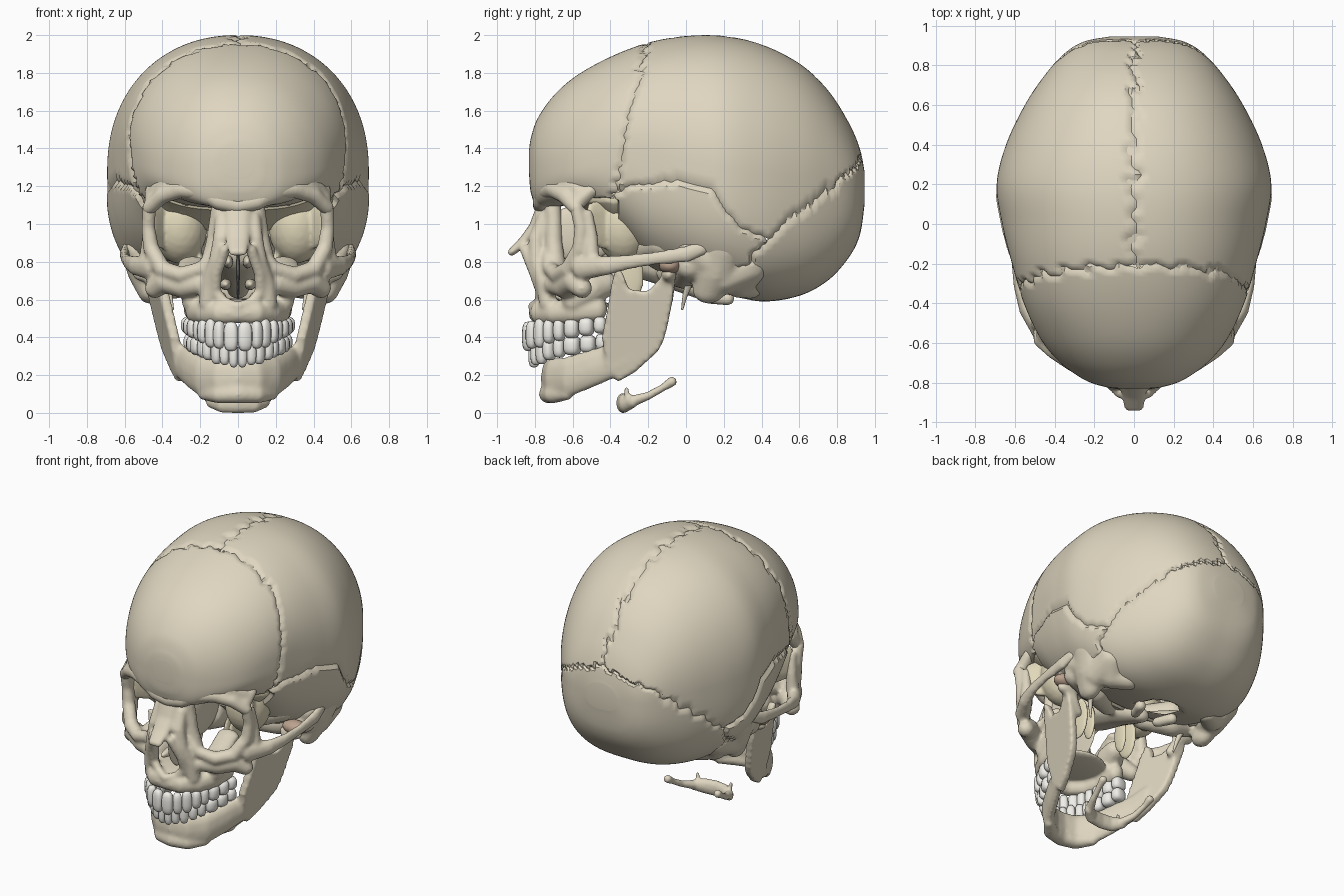
import bpy, bmesh, math
from mathutils import Matrix, Vector

if "Cube" in bpy.data.objects:
    bpy.data.objects.remove(bpy.data.objects["Cube"])


def material(name, r, g, b):
    m = bpy.data.materials.new(name)
    m.diffuse_color = (r, g, b, 1)
    m.use_nodes = True
    m.node_tree.nodes["Principled BSDF"].inputs["Base Color"].default_value = m.diffuse_color
    return m


BONE = material("bone", .74, .675, .53)
PALE = material("pale_bone", .77, .70, .50)
ENAMEL = material("enamel", .87, .86, .81)
CARTILAGE = material("cartilage", .5, .36, .27)


def finish(name, bm, mat, mods=(), angle=None):
    me = bpy.data.meshes.new(name)
    bm.to_mesh(me)
    bm.free()
    ob = bpy.data.objects.new(name, me)
    bpy.context.collection.objects.link(ob)
    me.materials.append(mat)
    bpy.ops.object.select_all(action='DESELECT')
    ob.select_set(True)
    bpy.context.view_layer.objects.active = ob
    for kind, props in mods:
        m = ob.modifiers.new(kind.lower(), kind)
        for k, v in props.items():
            setattr(m, k, v)
        bpy.ops.object.modifier_apply(modifier=m.name)
    if angle:
        bpy.ops.object.shade_smooth_by_angle(angle=angle)
    else:
        ob.data.shade_smooth()
    return ob


def fuse(name, bm, mat=BONE, voxel=.012, smooth=4):
    # melt overlapping solids into one organic skin
    return finish(name, bm, mat, [('REMESH', dict(mode='VOXEL', voxel_size=voxel)),
                                  ('SMOOTH', dict(factor=.5, iterations=smooth))])


def ball(bm, c, r, sub=2):
    bmesh.ops.create_icosphere(bm, subdivisions=sub, radius=1,
                               matrix=Matrix.Translation(c) @ Matrix.Diagonal((*r, 1)))


def pair(bm, c, r, sub=2):
    for s in (1, -1):
        ball(bm, (s * c[0], c[1], c[2]), r, sub)


def chain(bm, pts, scale=(1, 1, 1)):
    # mirrored tapering rod through (x, y, z, radius) points
    for a, b in zip(pts, pts[1:]):
        a, b = Vector(a), Vector(b)
        n = max(1, math.ceil((b - a).to_3d().length / (.45 * min(a[3], b[3]) * max(.7, min(scale)))))
        for i in range(n + 1):
            p = a.lerp(b, i / n)
            pair(bm, p[:3], [p[3] * k for k in scale])


def lerp_table(tab, t):
    for (a, u), (b, v) in zip(tab, tab[1:]):
        if t <= b:
            return u + (v - u) * max(0, (t - a) / (b - a))
    return tab[-1][1]


# ---- braincase: coronal sections (y, top, bottom, half width, z of widest point)
SECTIONS = [(-.83, 1.40, 1.25, .08, 1.32), (-.82, 1.46, 1.16, .15, 1.31), (-.785, 1.56, 1.09, .25, 1.30),
            (-.70, 1.68, 1.09, .37, 1.30), (-.58, 1.785, 1.09, .47, 1.32), (-.40, 1.885, .98, .555, 1.38),
            (-.20, 1.96, .79, .615, 1.38), (0, 1.995, .70, .665, 1.32), (.2, 1.995, .63, .692, 1.28),
            (.4, 1.95, .59, .645, 1.25), (.6, 1.85, .62, .55, 1.24), (.75, 1.71, .70, .45, 1.22),
            (.86, 1.54, .82, .35, 1.2), (.92, 1.4, .94, .25, 1.19), (.945, 1.28, 1.1, .12, 1.19)]
SUB, RING = 12, 208


def section(i, t):
    p = [Vector(SECTIONS[min(max(i + k, 0), len(SECTIONS) - 1)]) for k in (-1, 0, 1, 2)]
    return p[1] + .5 * t * (p[2] - p[0] + t * (2 * p[0] - 5 * p[1] + 4 * p[2] - p[3]
                                               + t * (3 * (p[1] - p[2]) + p[3] - p[0])))


skull = bmesh.new()
rings = []
for k in range((len(SECTIONS) - 1) * SUB + 1):
    y, zt, zb, w, zc = section(k // SUB, k % SUB / SUB)
    ring = []
    for j in range(RING):
        a = 2 * math.pi * (j + .5) / RING
        s, c = math.sin(a), math.cos(a)
        e, h = (.93, zt - zc) if c > 0 else (.7, zc - zb)
        ring.append(skull.verts.new((w * math.copysign(abs(s) ** e, s), y,
                                     zc + h * math.copysign(abs(c) ** e, c))))
    rings.append(ring)
for r, q in zip(rings, rings[1:]):
    for j in range(RING):
        skull.faces.new((r[j], r[j - 1], q[j - 1], q[j]))
skull.faces.new(rings[0])
skull.faces.new(rings[-1])
bmesh.ops.recalc_face_normals(skull, faces=skull.faces)

SQUAMA = [(-.39, 1.15), (-.3, 1.2), (-.1, 1.225), (.05, 1.22), (.15, 1.17), (.2, 1.08), (.3, .97), (.45, .92)]


def bone_of(p):
    # sutures: which bone a point of the braincase belongs to
    x, y, z = p
    wob = .014 * math.sin(41 * (x + y)) + .013 * math.sin(97 * (z - x) + 60 * y)
    if (x / .12) ** 2 + ((y - .24) / .15) ** 2 < 1 and z < .8:
        return "foramen"
    if -.56 < y < -.36 and z < 1.13:
        return "sphenoid_wall"
    if y < -.22 - .22 * (1.93 - z) + wob:
        return "frontal_bone"
    edge = .93 + .85 * (y - .45) if y > .45 else .58 + 1.17 * (y - .15)
    edge += max(0, .06 - .3 * abs(x))
    if y > 0 and (z < edge + wob or (abs(x) < .38 and z < .8)):
        return "occipital_bone"
    if y < .45 and z < lerp_table(SQUAMA, y):
        return "temporal_left" if x < 0 else "temporal_right"
    return "parietal_left" if x + 1.3 * wob < 0 else "parietal_right"


for bone in ("frontal_bone", "sphenoid_wall", "occipital_bone", "temporal_left", "temporal_right",
             "parietal_left", "parietal_right"):
    bm = skull.copy()
    bm.normal_update()
    bmesh.ops.delete(bm, geom=[f for f in bm.faces if bone_of(f.calc_center_median()) != bone], context='FACES')
    rim = [v for v in bm.verts if v.is_boundary]
    ease = {}
    for v in rim:
        near = [e.other_vert(v).co for e in v.link_edges if e.is_boundary]
        ease[v] = v.co.lerp(sum(near, Vector()) / len(near), .6)
    for v in bm.verts:
        if v.is_boundary:
            v.co = ease[v] - v.normal * .014
        elif "temporal" in bone:
            v.co += v.normal * .008
    finish(bone, bm, PALE if "sphenoid" in bone else BONE, angle=.7)
skull.free()

# ---- brow ridges and orbit roofs
bm = bmesh.new()
chain(bm, [(0, -.765, 1.1, .05), (.1, -.765, 1.12, .05), (.2, -.745, 1.175, .05), (.3, -.70, 1.185, .05),
           (.4, -.64, 1.15, .045), (.47, -.585, 1.085, .04)])
chain(bm, [(0, -.755, 1.18, .058), (.1, -.745, 1.19, .06), (.25, -.69, 1.22, .065), (.36, -.62, 1.22, .06),
           (.42, -.56, 1.17, .055)])
chain(bm, [(.45, -.57, 1.12, .045), (.455, -.5, 1.18, .04)])
chain(bm, [(.25, -.68, 1.2, .06), (.26, -.55, 1.18, .07), (.28, -.42, 1.12, .09)])
fuse("brow_ridge", bm, smooth=9)

# ---- maxillae, cheekbones and arches
bm = bmesh.new()
chain(bm, [(0, -.79, .53, .045), (.1, -.775, .53, .05), (.18, -.7, .53, .05), (.225, -.6, .54, .055),
           (.235, -.47, .55, .055)], (1, 1, 1.25))
chain(bm, [(.085, -.75, 1.03, .037), (.09, -.79, .92, .045), (.115, -.79, .8, .042), (.15, -.745, .68, .05),
           (.16, -.73, .58, .05)])
chain(bm, [(.09, -.71, 1.12, .05), (.11, -.7, 1.02, .045), (.125, -.7, .9, .048), (.15, -.69, .78, .055)])
chain(bm, [(.07, -.85, .86, .03), (.115, -.8, .74, .032), (.12, -.765, .64, .032), (.07, -.78, .585, .027),
           (0, -.815, .565, .024)])
chain(bm, [(.13, -.73, .84, .035), (.19, -.72, .765, .04), (.3, -.68, .73, .045), (.4, -.62, .76, .047),
           (.46, -.56, .87, .044), (.475, -.555, .98, .038), (.47, -.58, 1.09, .038)])
chain(bm, [(.48, -.5, .82, .045), (.475, -.5, .93, .035), (.465, -.52, 1.05, .03)])
chain(bm, [(.2, -.7, .68, .055), (.29, -.64, .67, .065), (.39, -.59, .70, .068), (.44, -.55, .66, .055)])
chain(bm, [(.24, -.6, .59, .06), (.22, -.5, .66, .09), (.2, -.43, .68, .07)])
chain(bm, [(.27, -.63, .72, .05), (.24, -.45, .79, .05)], (1.6, 1, .8))
chain(bm, [(.47, -.54, .77, .068), (.55, -.42, .78, .052), (.585, -.3, .8, .04), (.6, -.15, .82, .036),
           (.6, 0, .84, .045), (.59, .08, .87, .04)], (.6, 1, 1))
# nasal bones
chain(bm, [(.012, -.765, 1.07, .036), (.012, -.80, .98, .034), (.012, -.855, .91, .03), (.014, -.925, .85, .021)],
      (1.8, 1, 1))
ball(bm, (0, -.6, .57), (.22, .2, .035), 3)
fuse("facial_bones", bm)

# ---- inside of nose and orbits
bm = bmesh.new()
ball(bm, (0, -.58, .77), (.01, .2, .2), 3)
pair(bm, (.065, -.64, .68), (.03, .12, .03), 3)
pair(bm, (.05, -.62, .8), (.025, .12, .035), 3)
pair(bm, (.1, -.56, .95), (.035, .2, .15), 3)
finish("nasal_septum_and_conchae", bm, BONE)

# ---- sphenoid wings and pterygoid plates
bm = bmesh.new()
pair(bm, (.31, -.33, .99), (.15, .15, .2), 3)
chain(bm, [(.455, -.51, 1.0, .024), (.38, -.4, 1.0, .03)], (1, 1, 5))
pair(bm, (.2, -.31, .72), (.022, .09, .15), 3)
pair(bm, (.13, -.29, .71), (.018, .06, .13), 3)
fuse("sphenoid_wings", bm, PALE)

# ---- skull base, condyles and mastoids
bm = bmesh.new()
chain(bm, [(0, -.36, .86, .12), (0, -.15, .77, .09), (0, .07, .65, .05)], (1.2, 1, 1))
chain(bm, [(.5, .02, .78, .08), (.32, 0, .74, .09), (.14, -.1, .74, .06)])
chain(bm, [(.42, -.12, .9, .09), (.3, -.24, .88, .09)])
chain(bm, [(.09, .12, .61, .035), (.13, .22, .605, .04)])
chain(bm, [(.545, .2, .88, .1), (.505, .16, .76, .1), (.47, .12, .65, .075)], (.85, 1.2, 1))
chain(bm, [(.53, .02, .86, .07), (.5, .14, .8, .1)])
chain(bm, [(.47, .2, .72, .1), (.46, .33, .78, .11), (.42, .28, .69, .085), (.33, .34, .67, .07)])
fuse("skull_base_and_mastoids", bm, smooth=12)

bm = bmesh.new()
chain(bm, [(.38, .02, .7, .022), (.36, -.005, .62, .014), (.345, -.02, .55, .006)])
finish("styloid_processes", bm, BONE)

# ---- jaw joint discs
bm = bmesh.new()
pair(bm, (.5, -.085, .78), (.085, .058, .045), 3)
finish("jaw_joint_discs", bm, CARTILAGE)

# ---- mandible: body, chin and ramus plates
bm = bmesh.new()
chain(bm, [(0, -.725, .18, .045), (.1, -.705, .18, .045), (.19, -.625, .19, .045), (.255, -.5, .235, .043),
           (.31, -.38, .275, .038), (.345, -.28, .33, .033)], (1, 1, 2.5))
chain(bm, [(0, -.73, .1, .052), (.1, -.705, .097, .05), (.18, -.63, .1, .035)])
RAMUS = [(-.42, .25), (-.445, .4), (-.415, .55), (-.395, .68), (-.37, .77), (-.34, .75), (-.3, .65),
         (-.2, .645), (-.13, .72), (-.06, .75), (-.07, .6), (-.1, .45), (-.12, .38), (-.15, .325),
         (-.27, .215), (-.36, .165)]
for s in (1, -1):
    f = bm.faces.new([bm.verts.new((s * (.335 + (z - .3) * .2 + (y + .2) * .2), y, z)) for y, z in RAMUS])
    ext = bmesh.ops.extrude_face_region(bm, geom=[f])
    top = [v for v in ext['geom'] if isinstance(v, bmesh.types.BMVert)]
    bmesh.ops.translate(bm, verts=top, vec=(s * .055, 0, 0))
pair(bm, (.475, -.09, .735), (.085, .042, .045), 3)
chain(bm, [(.39, -.1, .6, .035), (.46, -.085, .73, .035)])
bmesh.ops.recalc_face_normals(bm, faces=bm.faces)
fuse("mandible", bm, smooth=9)

# ---- teeth
ARCH = [(0, -.845), (.09, -.825), (.165, -.75), (.215, -.63), (.245, -.51), (.26, -.40)]


def along(d):
    for a, b in zip(ARCH, ARCH[1:]):
        a, b = Vector(a), Vector(b)
        if d <= (b - a).length or b == Vector(ARCH[-1]):
            return a + (b - a).normalized() * d, math.atan2(b.y - a.y, b.x - a.x)
        d -= (b - a).length


def tooth_row(name, widths, k, z0, z1, h0, h1, back):
    bm = bmesh.new()
    d = 0
    for i, w in enumerate(widths):
        w *= k
        p, a = along(d + w / 2)
        d += w
        t = i / 7
        depth = .03 if i < 3 else .04 if i < 5 else .05
        h = h0 + (h1 - h0) * t + (.008 if i == 2 else 0)
        for s in (1, -1):
            for v in bmesh.ops.create_uvsphere(bm, u_segments=14, v_segments=9, radius=1)['verts']:
                q = Vector([math.copysign(abs(c) ** .7, c) for c in v.co])
                u, n = q.x * w * .51, q.y * depth
                v.co = (s * ((p.x + u * math.cos(a) - n * math.sin(a)) * (1 - back)),
                        p.y + back + u * math.sin(a) + n * math.cos(a), z0 + (z1 - z0) * t + q.z * h)
    bmesh.ops.recalc_face_normals(bm, faces=bm.faces)
    finish(name, bm, ENAMEL)


tooth_row("upper_teeth", (.09, .07, .075, .07, .07, .095, .095, .08), .84, .405, .465, .078, .045, 0)
tooth_row("lower_teeth", (.058, .062, .07, .07, .07, .105, .1, .085), .84, .305, .375, .065, .045, .035)

# ---- hyoid
bm = bmesh.new()
chain(bm, [(0, -.335, .052, .05), (.08, -.325, .052, .048), (.14, -.28, .06, .032)], (1, .7, 1.1))
chain(bm, [(.13, -.29, .06, .032), (.17, -.2, .09, .022), (.19, -.12, .135, .02), (.195, -.075, .165, .027)])
chain(bm, [(.12, -.31, .07, .018), (.13, -.315, .125, .012)])
fuse("hyoid", bm, voxel=.009, smooth=2)
